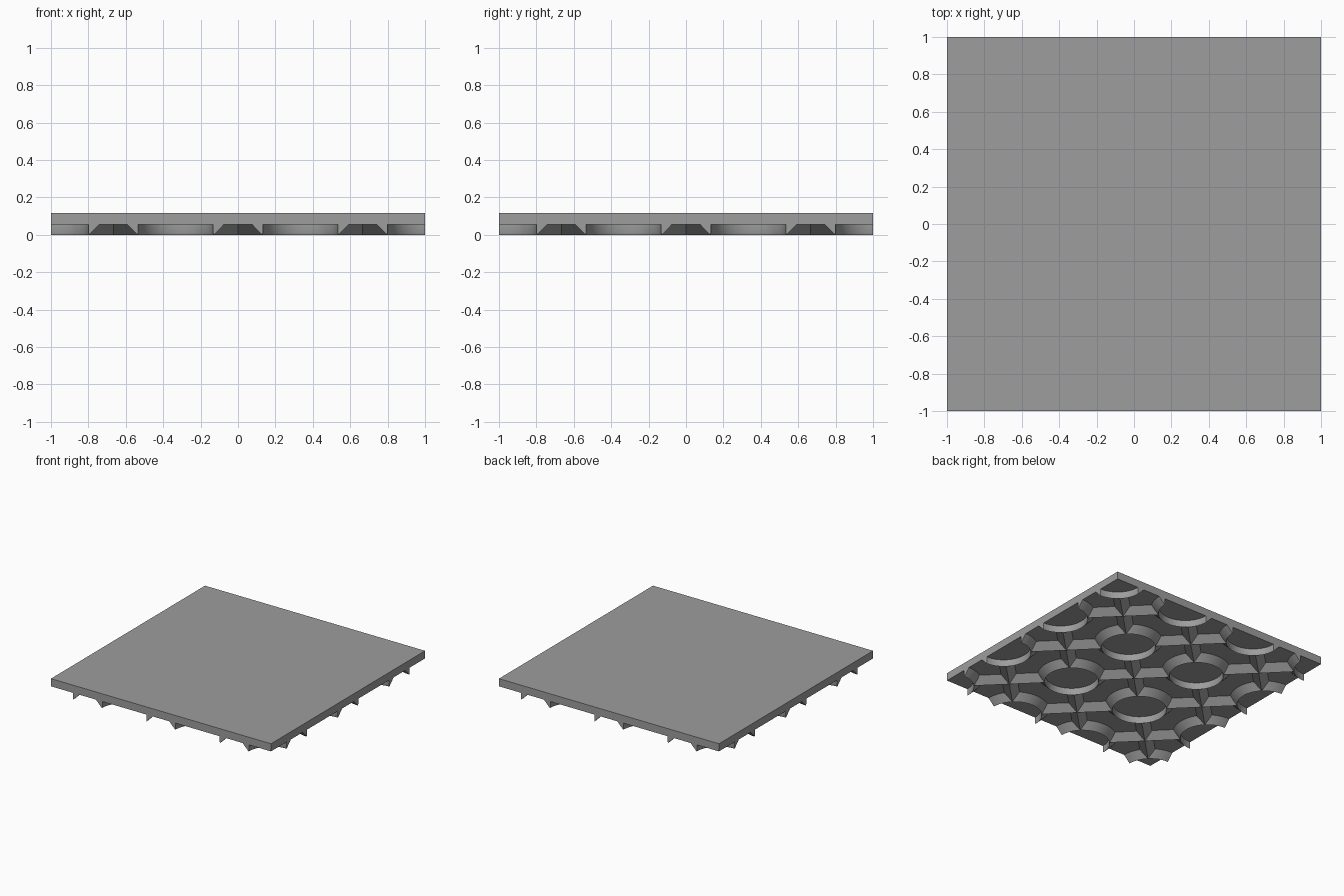
import bpy, bmesh, math
from mathutils import Matrix

if "Cube" in bpy.data.objects:
    bpy.data.objects.remove(bpy.data.objects["Cube"])

Z0, TOP = 0.055, 0.118      # underside and top of the slab
PITCH, R, W = 2 / 3, 0.2, 0.058

# dark grey finish for every part
grey = bpy.data.materials.new("dark_grey")
grey.diffuse_color = (0.34, 0.34, 0.34, 1)
grey.use_nodes = True
grey.node_tree.nodes["Principled BSDF"].inputs["Base Color"].default_value = grey.diffuse_color


def finish(bm, name):
    bmesh.ops.recalc_face_normals(bm, faces=bm.faces)
    me = bpy.data.meshes.new(name)
    bm.to_mesh(me)
    bm.free()
    me.materials.append(grey)
    ob = bpy.data.objects.new(name, me)
    bpy.context.collection.objects.link(ob)
    return ob


def sweep(bm, rings, closed):
    """Skin a list of cross-sections, capping the ends when open."""
    rows = [[bm.verts.new(p) for p in ring] for ring in rings]
    n, k = len(rows), len(rows[0])
    for i in range(n if closed else n - 1):
        a, b = rows[i], rows[(i + 1) % n]
        for j in range(k):
            bm.faces.new((a[j], a[(j + 1) % k], b[(j + 1) % k], b[j]))
    if not closed:
        bm.faces.new(rows[0])
        bm.faces.new(rows[-1])


# flat square slab
bm = bmesh.new()
bmesh.ops.create_cube(bm, size=1, matrix=Matrix.Translation((0, 0, (Z0 + TOP) / 2))
                      @ Matrix.Diagonal((2, 2, TOP - Z0, 1)))
finish(bm, "slab")

# ring ridges: upright inner wall, sloped outer wall, cut off at the tile edges
profile = [(R, Z0 + 0.002), (R, 0.012), (R + 0.004, 0), (R + W, Z0), (R + W, Z0 + 0.002)]
SEG = 48
bm = bmesh.new()
for i in range(4):
    for j in range(4):
        cx, cy = -1 + i * PITCH, -1 + j * PITCH
        # quadrants of the circle that lie on the tile
        quads = [q for q in range(4)
                 if abs(cx + 0.1 * math.cos((q + .5) * math.pi / 2)) < 1
                 and abs(cy + 0.1 * math.sin((q + .5) * math.pi / 2)) < 1]
        closed = len(quads) == 4
        start = next(q for q in quads if closed or (q - 1) % 4 not in quads)
        steps = len(quads) * SEG // 4 + (0 if closed else 1)
        rings = []
        for s in range(steps):
            t = start * math.pi / 2 + s * 2 * math.pi / SEG
            rings.append([(cx + r * math.cos(t), cy + r * math.sin(t), z) for r, z in profile])
        sweep(bm, rings, closed)
ob = finish(bm, "ring_ridges")
bpy.context.view_layer.objects.active = ob
ob.select_set(True)
bpy.ops.object.shade_smooth_by_angle(angle=math.radians(25))

# crossing diagonal ribs that join each ring to its diagonal neighbours
half = PITCH * math.sqrt(2) / 2 - R - 0.002
section = [(-W, Z0 + 0.002), (-W, Z0), (0, 0), (W, Z0), (W, Z0 + 0.002)]
bm = bmesh.new()
for i in (-1, 0, 1):
    for j in (-1, 0, 1):
        for ang in (math.pi / 4, -math.pi / 4):
            c, s = math.cos(ang), math.sin(ang)
            sweep(bm, [[(i * PITCH + c * u - s * v, j * PITCH + s * u + c * v, z)
                        for v, z in section] for u in (-half, half)], False)
finish(bm, "diagonal_ribs")
